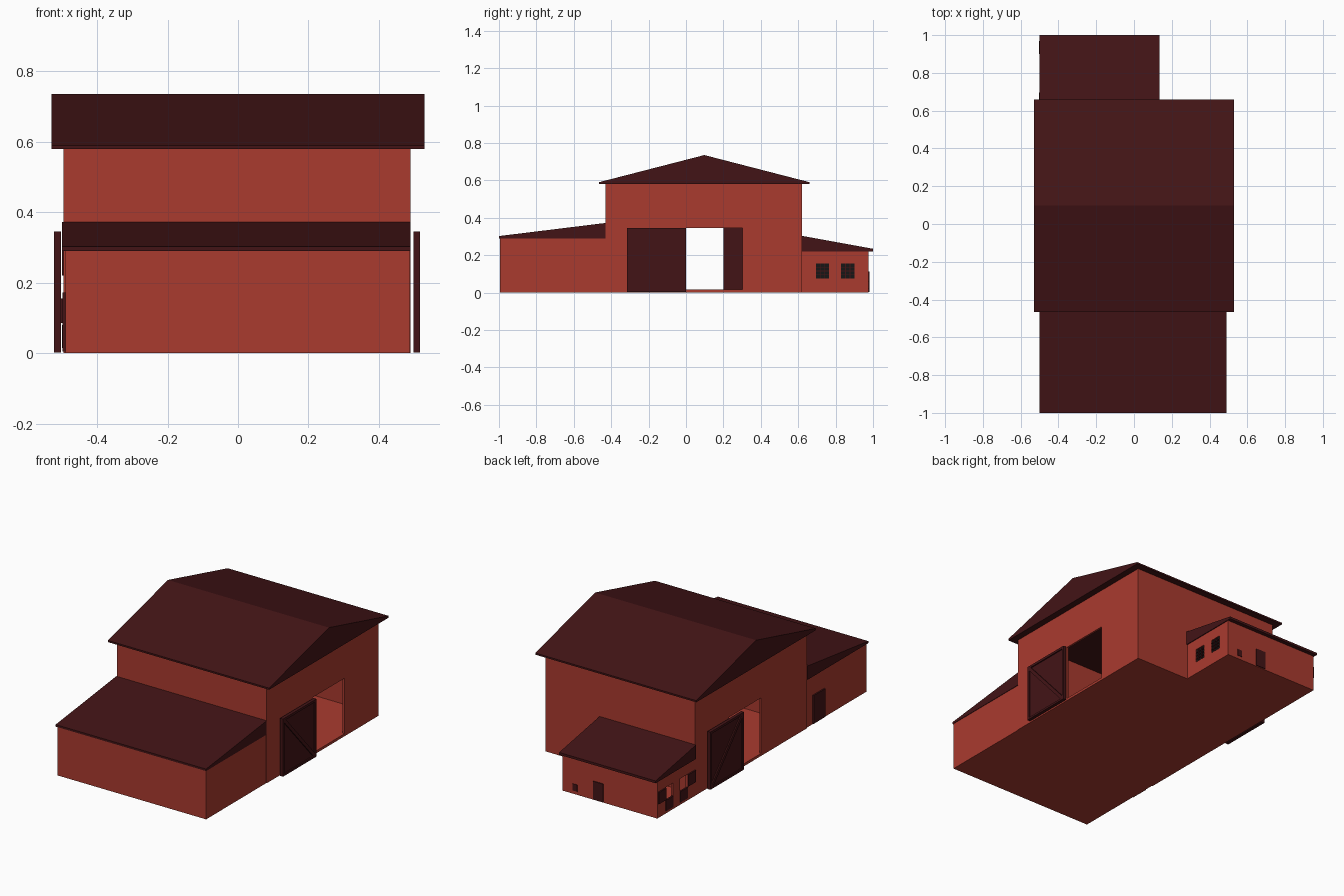
import bpy, bmesh
from mathutils import Vector

if "Cube" in bpy.data.objects:
    bpy.data.objects.remove(bpy.data.objects["Cube"])


def material(name, rgb):
    m = bpy.data.materials.new(name)
    m.diffuse_color = (*rgb, 1)
    m.use_nodes = True
    m.node_tree.nodes["Principled BSDF"].inputs["Base Color"].default_value = m.diffuse_color
    return m


RED = material("barn_red", (0.40, 0.043, 0.028))
DARK = material("dark_red", (0.055, 0.007, 0.008))
BLACK = material("window_black", (0.008, 0.008, 0.008))


def finish(name, bm, mat):
    bmesh.ops.recalc_face_normals(bm, faces=bm.faces)
    me = bpy.data.meshes.new(name)
    bm.to_mesh(me)
    bm.free()
    if mat:
        me.materials.append(mat)
    ob = bpy.data.objects.new(name, me)
    bpy.context.collection.objects.link(ob)
    return ob


def add_box(bm, x0, x1, y0, y1, z0, z1):
    vs = bmesh.ops.create_cube(bm, size=1)["verts"]
    for v in vs:
        v.co = Vector(((x0, x1)[v.co.x > 0], (y0, y1)[v.co.y > 0], (z0, z1)[v.co.z > 0]))


def boxes(name, mat, *dims):
    bm = bmesh.new()
    for d in dims:
        add_box(bm, *d)
    return finish(name, bm, mat)


def prism(name, mat, profile, x0, x1):
    """Extrude a (y, z) profile along x."""
    bm = bmesh.new()
    face = bm.faces.new([bm.verts.new((x0, y, z)) for y, z in profile])
    ext = bmesh.ops.extrude_face_region(bm, geom=[face])["geom"]
    for v in ext:
        if isinstance(v, bmesh.types.BMVert):
            v.co.x = x1
    return finish(name, bm, mat)


def shell(name, x0, x1, y0, y1, h, openings=(), t=0.012):
    """Hollow walls with a floor, cut by the openings."""
    ob = boxes(name, RED, (x0, x1, y0, y1, 0, h))
    cuts = [(x0 + t, x1 - t, y0 + t, y1 - t, 0.015, h + 0.1), *openings]
    for i, c in enumerate(cuts):
        cutter = boxes(f"{name}_cutter_{i}", None, c)
        cutter.hide_render = True
        cutter.hide_viewport = True
        mod = ob.modifiers.new("cut", "BOOLEAN")
        mod.operation = "DIFFERENCE"
        mod.solver = "EXACT"
        mod.object = cutter
    return ob


def brace(bm, x0, x1, a, b, w):
    """Diagonal board in the yz plane from a to b."""
    ya, za = a
    yb, zb = b
    loop = [(ya, za - w), (ya, za), (ya + w, za), (yb, zb + w), (yb, zb), (yb - w, zb)]
    rings = [[bm.verts.new((x, y, z)) for y, z in loop] for x in (x0, x1)]
    bm.faces.new(rings[0])
    bm.faces.new(rings[1])
    for i in range(6):
        j = (i + 1) % 6
        bm.faces.new((rings[0][i], rings[0][j], rings[1][j], rings[1][i]))


def sliding_door(name, xs, s, y0, y1):
    """Big framed door with one diagonal brace, on side s."""
    z1, f = 0.345, 0.014
    bm = bmesh.new()
    X = lambda a, b: sorted((xs + s * a, xs + s * b))
    add_box(bm, *X(0.006, 0.018), y0, y1, 0.002, z1)
    fx = X(0.018, 0.025)
    add_box(bm, *fx, y0, y0 + f, 0.002, z1)
    add_box(bm, *fx, y1 - f, y1, 0.002, z1)
    add_box(bm, *fx, y0 + f, y1 - f, 0.002, f)
    add_box(bm, *fx, y0 + f, y1 - f, z1 - f, z1)
    brace(bm, *fx, (y0 + f, z1 - f), (y1 - f, f), 0.014)
    return finish(name, bm, DARK)


# walls
shell("main_walls", -0.495, 0.49, -0.43, 0.62, 0.582,
      [(-0.6, 0.6, 0.0, 0.302, 0.015, 0.345)])
shell("front_wing_walls", -0.49, 0.487, -0.995, -0.43, 0.292)
windows_y = [(0.695, 0.765), (0.83, 0.90)]
shell("rear_wing_walls", -0.495, 0.13, 0.62, 0.977, 0.222,
      [(0.1, 0.2, a, b, 0.075, 0.155) for a, b in windows_y]
      + [(-0.6, -0.45, a, b, 0.02, 0.155) for a, b in windows_y])

# roofs
prism("main_roof", DARK, [(-0.465, 0.58), (0.66, 0.58), (0.66, 0.59), (0.098, 0.735), (-0.465, 0.59)], -0.53, 0.53)
prism("front_wing_roof", DARK, [(-1, 0.29), (-0.43, 0.29), (-0.43, 0.372), (-1, 0.302)], -0.50, 0.49)
prism("rear_wing_roof", DARK, [(0.62, 0.22), (1, 0.22), (1, 0.234), (0.62, 0.303)], -0.50, 0.135)

# sliding doors
sliding_door("right_sliding_door", 0.492, 1, -0.315, 0.0)
sliding_door("left_sliding_door", -0.497, -1, 0.2, 0.515)

# barred windows on the right of the rear wing
for n, (a, b) in enumerate(windows_y):
    bars = [(0.124, 0.131, a + (b - a) * k / 3 - 0.002, a + (b - a) * k / 3 + 0.002, 0.075, 0.155) for k in (1, 2)]
    bars += [(0.124, 0.131, a, b, 0.075 + 0.02 * k - 0.002, 0.075 + 0.02 * k + 0.002) for k in (1, 2, 3)]
    boxes(f"window_bars_{n}", DARK, *bars)
    boxes(f"window_pane_{n}", BLACK, (0.119, 0.124, a, b, 0.075, 0.155))

# split stable doors on the left of the rear wing, upper leaves swung open
for n, (a, b) in enumerate(windows_y):
    boxes(f"stable_door_lower_{n}", DARK, (-0.499, -0.489, a, b, 0.015, 0.08))
    y0, y1 = (a - 0.07, a) if n == 0 else (b, b + 0.07)
    boxes(f"stable_door_upper_{n}", DARK, (-0.503, -0.495, y0, y1, 0.085, 0.155))

# small doors and hatch
boxes("rear_door", DARK, (-0.14, -0.075, 0.972, 0.982, 0.004, 0.112))
boxes("rear_hatch", DARK, (0.03, 0.06, 0.972, 0.98, 0.02, 0.06))
boxes("front_wing_door", DARK, (-0.498, -0.484, -0.60, -0.49, 0.004, 0.172))

# inner doorway trim between barn and rear wing
boxes("inner_door", RED, (-0.2, -0.08, 0.602, 0.609, 0.015, 0.17))
